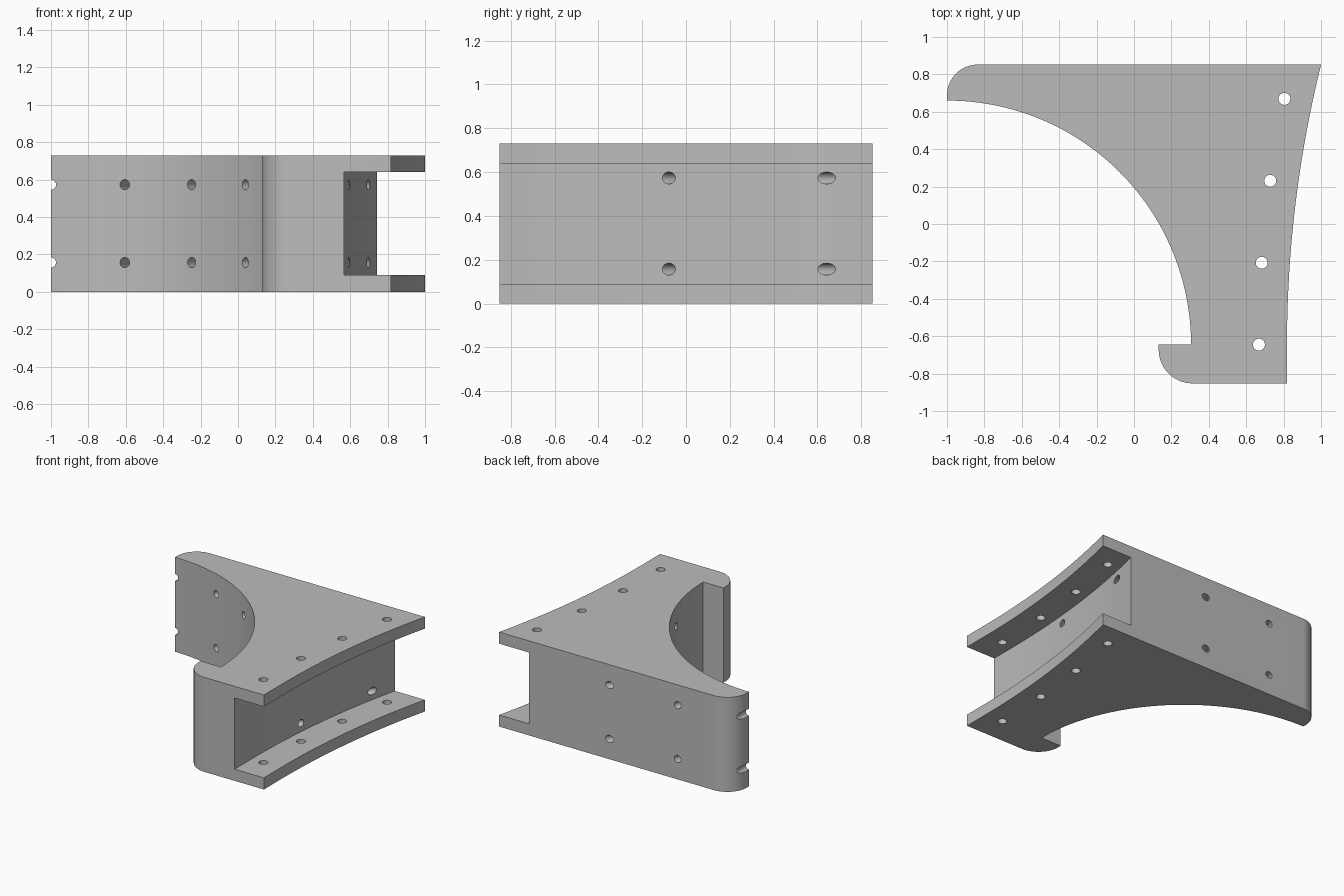
import bpy, bmesh
from math import sin, cos, asin, radians, pi
from mathutils import Vector, Matrix

default = bpy.data.objects.get("Cube")
if default:
    bpy.data.objects.remove(default, do_unlink=True)

HEIGHT, FLANGE, BACK = 0.73, 0.09, 0.8525
HUB = Vector((-1.0, -0.645))       # centre of the large concave arc
HUB_R = 1.305
RIM = Vector((7.068, -0.645))      # centre of the shallow side curve
RIM_R, BOLT_R, WEB_R = 6.25, 6.4, 6.5

grey = bpy.data.materials.new("plain_grey")
grey.use_nodes = True
colour = (0.5, 0.5, 0.5, 1)
grey.diffuse_color = colour
grey.node_tree.nodes["Principled BSDF"].inputs["Base Color"].default_value = colour


def arc(centre, r, start, end, n):
    """Points along an arc, angles in radians."""
    return [(centre[0] + r * cos(start + (end - start) * i / n),
             centre[1] + r * sin(start + (end - start) * i / n)) for i in range(n + 1)]


def side_curve(r, y_end):
    """Shallow curve from its vertical tangent up to y_end."""
    return arc(RIM, r, pi, pi - asin((y_end - RIM.y) / r), 24)


def link(name, bm):
    bmesh.ops.recalc_face_normals(bm, faces=bm.faces)
    mesh = bpy.data.meshes.new(name)
    bm.to_mesh(mesh)
    bm.free()
    obj = bpy.data.objects.new(name, mesh)
    bpy.context.collection.objects.link(obj)
    mesh.materials.append(grey)
    return obj


def extrude(name, outline, z0, z1):
    bm = bmesh.new()
    face = bm.faces.new([bm.verts.new((x, y, z0)) for x, y in outline])
    top = bmesh.ops.extrude_face_region(bm, geom=[face])["geom"]
    bmesh.ops.translate(bm, vec=(0, 0, z1 - z0),
                        verts=[v for v in top if isinstance(v, bmesh.types.BMVert)])
    return link(name, bm)


def drill(bm, start, end, r):
    """Add a cylinder between two points."""
    start, end = Vector(start), Vector(end)
    axis = end - start
    turn = axis.to_track_quat('Z', 'Y').to_matrix().to_4x4()
    bmesh.ops.create_cone(bm, cap_ends=True, segments=32, radius1=r, radius2=r,
                          depth=axis.length,
                          matrix=Matrix.Translation((start + end) / 2) @ turn)


# Bracket body: concave arc, hooked lip, side curve, rounded back corner
outline = arc(HUB, HUB_R, pi / 2, 0, 64)
outline += arc((0.312, -0.672), 0.18, pi, 1.5 * pi, 16)
outline[65:65] = [(0.132, HUB.y)]
outline += [(RIM.x - RIM_R, -BACK)]
outline += side_curve(RIM_R, BACK)
outline += arc((-0.835, BACK - 0.165), 0.165, pi / 2, pi, 16)
body = extrude("bracket_body", outline, 0, HEIGHT)

# Side channel between the two flanges
channel = side_curve(WEB_R, 1.0)
channel = [(channel[0][0], -1.0)] + channel + [(2, 1.0), (2, -1.0)]
cutters = [extrude("channel_cutter", channel, FLANGE, HEIGHT - FLANGE)]

# Bolt holes through both flanges, following the side curve
bm = bmesh.new()
for i in range(4):
    a = pi - asin(0.438 * i / BOLT_R)
    x, y = RIM.x + BOLT_R * cos(a), RIM.y + BOLT_R * sin(a)
    drill(bm, (x, y, -0.1), (x, y, HEIGHT + 0.1), 0.032)
cutters.append(link("flange_hole_cutter", bm))

# Two rows of radial holes from the concave arc
bm = bmesh.new()
for z in (0.157, 0.573):
    for i in range(5):
        a = radians(17.6 * i)
        near, far = [(HUB.x + t * sin(a), HUB.y + t * cos(a), z) for t in (1.15, 2.3)]
        drill(bm, near, far, 0.027)
cutters.append(link("radial_hole_cutter", bm))

# Cut the body and remove the cutters
bpy.ops.object.select_all(action='DESELECT')
body.select_set(True)
bpy.context.view_layer.objects.active = body
for cutter in cutters:
    cutter.hide_render = True
    mod = body.modifiers.new(cutter.name, 'BOOLEAN')
    mod.operation, mod.solver, mod.object = 'DIFFERENCE', 'EXACT', cutter
    bpy.ops.object.modifier_apply(modifier=mod.name)
    bpy.data.objects.remove(cutter, do_unlink=True)
bpy.ops.object.shade_smooth_by_angle(angle=radians(30))
